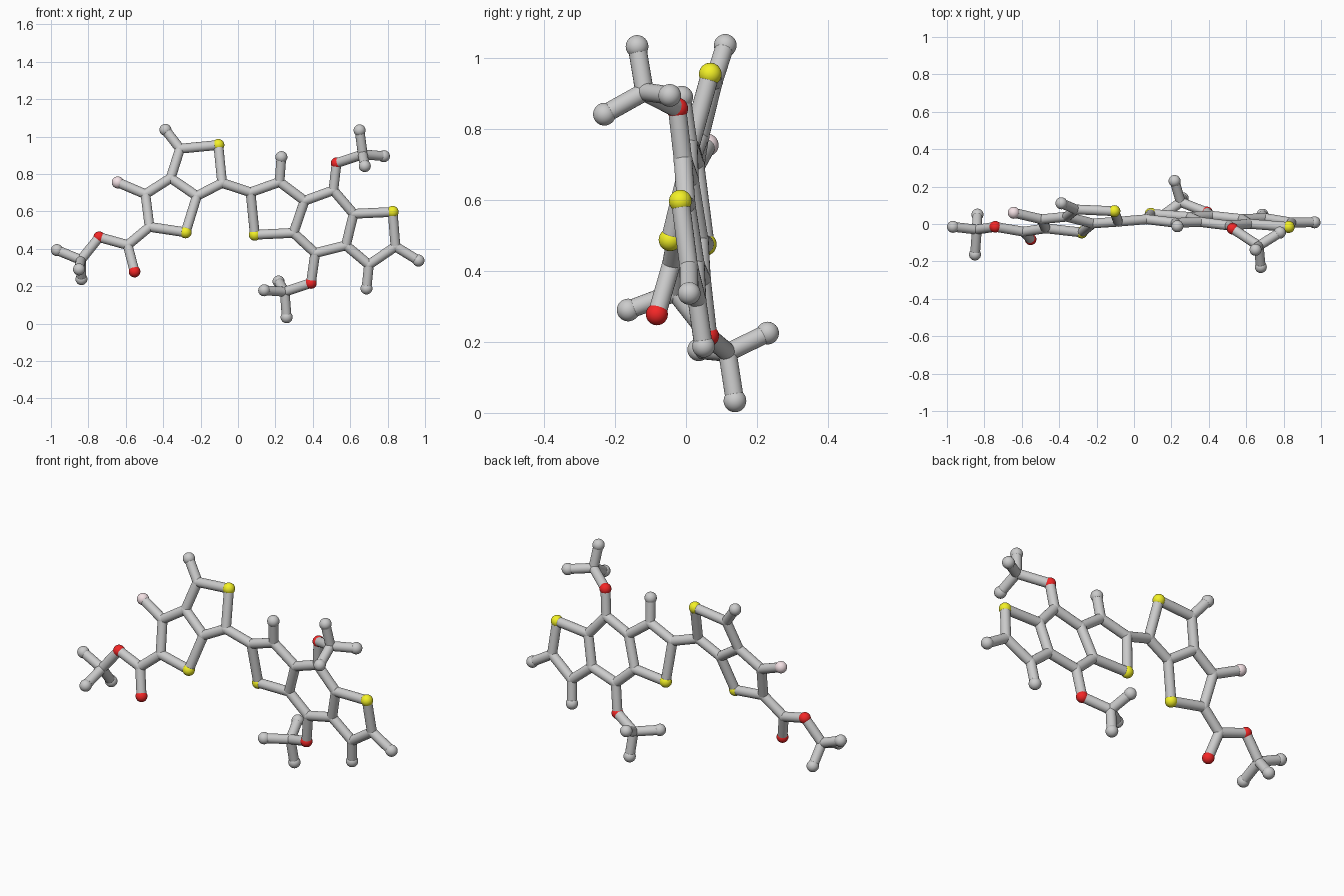
import bpy
from mathutils import Vector

if "Cube" in bpy.data.objects:
    bpy.data.objects.remove(bpy.data.objects["Cube"])

STICK, JOINT, BALL = 0.026, 0.027, 0.032


def material(name, rgb):
    m = bpy.data.materials.new(name)
    m.diffuse_color = (*rgb, 1)
    m.use_nodes = True
    m.node_tree.nodes["Principled BSDF"].inputs["Base Color"].default_value = m.diffuse_color
    return m


YELLOW = material("yellow", (0.9, 0.88, 0.02))
RED = material("red", (0.9, 0.02, 0.02))
PINK = material("pink", (0.9, 0.75, 0.78))


# the two flat ring systems are each tilted planes: y follows from x and z
def left(x, z):
    return Vector((x, -0.197 - 0.072 * x + 0.27 * z, z))


def right(x, z):
    return Vector((x, 0.125 - 0.073 * x - 0.135 * z, z))


def free(x, y, z):
    return Vector((x, y, z))


# name prefix: c = ring joint, t = rounded tip, s = yellow, o = red, f = pink
atoms = {
    # left pair of rings with its side chain
    "t1": left(-.388, 1.036), "c1": left(-.31, .935), "s1": left(-.105, .955),
    "c2": left(-.085, .752), "c3": left(-.22, .682), "c4": left(-.36, .778),
    "c5": left(-.495, .692), "f1": free(-.643, .06, .755), "c6": left(-.473, .517),
    "s2": left(-.28, .488), "c7": left(-.59, .42), "o1": left(-.553, .278),
    "o2": free(-.742, -.015, .462), "c18": free(-.84, -.03, .34),
    "t2": free(-.968, -.015, .393), "t3": free(-.85, -.163, .29),
    "t4": free(-.837, .05, .238),
    # right three rings
    "c8": right(.067, .702), "s3": right(.09, .475), "c9": right(.222, .757),
    "t5": right(.232, .89), "c10": right(.356, .657), "c11": right(.297, .485),
    "c12": right(.51, .713), "c13": right(.618, .587), "c14": right(.577, .418),
    "c15": right(.413, .377), "s4": right(.827, .597), "c16": right(.842, .412),
    "t6": right(.965, .337), "c17": right(.70, .315), "t7": right(.687, .188),
    # upper side chain
    "o3": free(.527, -.025, .858), "c19": free(.667, -.117, .905),
    "t8": free(.65, -.138, 1.033), "t9": free(.78, -.046, .895),
    "t10": free(.678, -.23, .842),
    # lower side chain
    "o4": free(.39, .062, .217), "c20": free(.25, .117, .17),
    "t11": free(.14, .036, .178), "t12": free(.217, .23, .225),
    "t13": free(.26, .138, .034),
}

# each chain is a run of atoms joined by sticks
chains = [
    "t1 c1 s1 c2 c3 c4 c1", "c4 c5 c6 s2 c3", "c5 f1", "c6 c7 o2 c18 t2",
    "c7 o1", "t3 c18 t4", "c2 c8 c9 c10 c11 s3 c8", "c9 t5",
    "c10 c12 c13 c14 c15 c11", "c13 s4 c16 c17 c14", "c16 t6", "c17 t7",
    "c12 o3 c19 t8", "t9 c19 t10", "c15 o4 c20 t11", "t12 c20 t13",
]

KINDS = {"c": ("joint", JOINT, None), "t": ("tip_ball", BALL, None),
         "s": ("yellow_ball", BALL, YELLOW), "o": ("red_ball", 0.031, RED),
         "f": ("pink_ball", BALL, PINK)}


def finish(name, mat=None):
    ob = bpy.context.object
    ob.name = name
    if mat:
        ob.data.materials.append(mat)
    bpy.ops.object.shade_smooth_by_angle()


# balls
for key, pos in atoms.items():
    name, radius, mat = KINDS[key[0]]
    bpy.ops.mesh.primitive_uv_sphere_add(segments=32, ring_count=16,
                                         radius=radius, location=pos)
    finish(name, mat)

# sticks
for chain in chains:
    keys = chain.split()
    for p, q in zip(keys, keys[1:]):
        a, b = atoms[p], atoms[q]
        d = b - a
        bpy.ops.mesh.primitive_cylinder_add(
            vertices=20, radius=STICK, depth=d.length, location=(a + b) / 2,
            rotation=d.to_track_quat("Z", "Y").to_euler())
        finish("stick")
